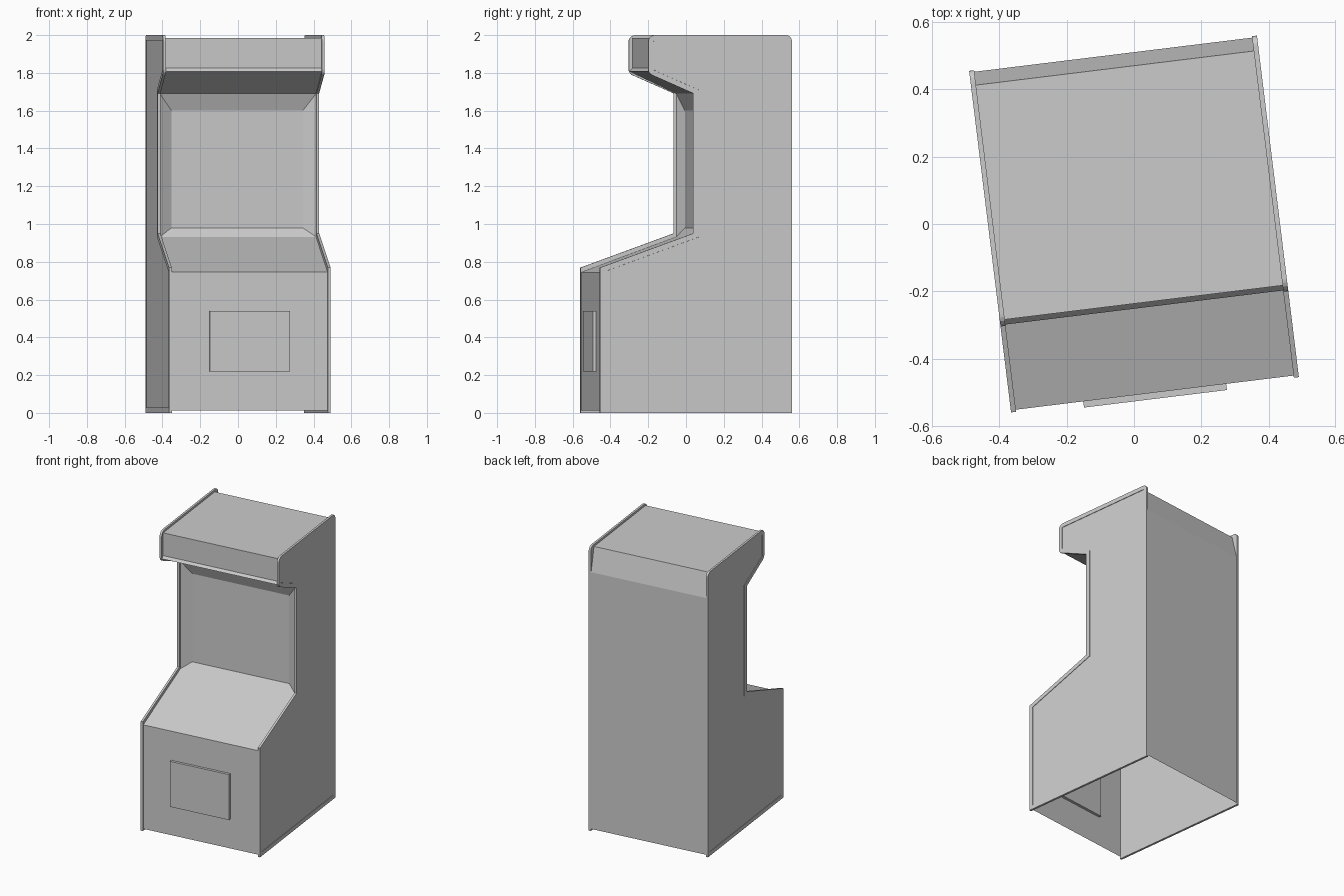
import bpy, bmesh, math
from mathutils import Vector, Matrix

if "Cube" in bpy.data.objects:
    bpy.data.objects.remove(bpy.data.objects["Cube"])

TURN = Matrix.Rotation(math.radians(7), 4, 'Z')   # whole cabinet is turned slightly
HALF = 0.431                                      # half of the outer width
THICK = 0.015                                     # side panel thickness


def finish(name, bm):
    bmesh.ops.recalc_face_normals(bm, faces=bm.faces[:])
    bm.transform(TURN)
    me = bpy.data.meshes.new(name)
    bm.to_mesh(me)
    bm.free()
    ob = bpy.data.objects.new(name, me)
    bpy.context.collection.objects.link(ob)
    return ob


def rounded(corners, steps=5):
    """Profile points from (y, z, radius) corners, rounded where radius > 0."""
    pts = []
    n = len(corners)
    for i, (y, z, r) in enumerate(corners):
        c = Vector((y, z))
        if r == 0:
            pts.append(c)
            continue
        a = (Vector(corners[i - 1][:2]) - c).normalized()
        b = (Vector(corners[(i + 1) % n][:2]) - c).normalized()
        half = a.angle(b) / 2
        mid = c + (a + b).normalized() * r / math.sin(half)
        s = c + a * r / math.tan(half) - mid
        e = c + b * r / math.tan(half) - mid
        for k in range(steps + 1):
            pts.append(mid + s.lerp(e, k / steps).normalized() * r)
    return pts


# Side panels with a raised rim on the outer face
side = rounded([(-0.5115, 0, 0), (-0.5115, 0.769, 0), (-0.015, 0.95, 0),
                (-0.015, 1.692, 0), (-0.254, 1.797, 0.035), (-0.254, 2, 0.035),
                (0.5115, 2, 0.03), (0.5115, 0, 0)])
for name, s in (("left_side_panel", -1), ("right_side_panel", 1)):
    bm = bmesh.new()
    inner = [bm.verts.new((s * (HALF - THICK), p.x, p.y)) for p in side]
    outer = [bm.verts.new((s * HALF, p.x, p.y)) for p in side]
    bm.faces.new(inner)
    face = bm.faces.new(outer)
    for i in range(len(side)):
        j = (i + 1) % len(side)
        bm.faces.new((inner[i], inner[j], outer[j], outer[i]))
    bmesh.ops.recalc_face_normals(bm, faces=bm.faces[:])
    bmesh.ops.inset_region(bm, faces=[face], thickness=0.028,
                           depth=0, use_even_offset=True)
    ext = bmesh.ops.inset_region(bm, faces=[face], thickness=0.0005,
                                 depth=-0.003, use_even_offset=True)
    finish(name, bm)

# Cabinet shell between the panels, open underneath, with the sunken screen
bm = bmesh.new()
w = HALF - THICK + 0.001
path = [(0, 0.932), (-0.505, 0.745), (-0.505, 0.013)]
upper = [(0.507, 0.013), (0.507, 1.82), (0.467, 1.985), (-0.235, 1.985),
         (-0.235, 1.825), (-0.25, 1.808), (0, 1.69)]


def strip(points):
    rows = [[bm.verts.new((x, y, z)) for x in (-w, w)] for y, z in points]
    for a, b in zip(rows, rows[1:]):
        bm.faces.new((a[0], a[1], b[1], b[0]))
    return rows


low = strip(path)[0]
high = strip(upper)[-1]
frame = [low[0], low[1], high[1], high[0]]
screen = [bm.verts.new((x, 0.037, z)) for x, z in
          ((-0.35, 0.98), (0.35, 0.98), (0.35, 1.6), (-0.35, 1.6))]
bm.faces.new(screen)
for i in range(4):
    j = (i + 1) % 4
    bm.faces.new((frame[i], frame[j], screen[j], screen[i]))
finish("cabinet_shell", bm)

# Coin door, set through the front
bm = bmesh.new()
bmesh.ops.create_cube(bm, size=1, matrix=Matrix.Translation((0, -0.505, 0.38))
                      @ Matrix.Diagonal((0.428, 0.037, 0.32, 1)))
finish("coin_door", bm)
